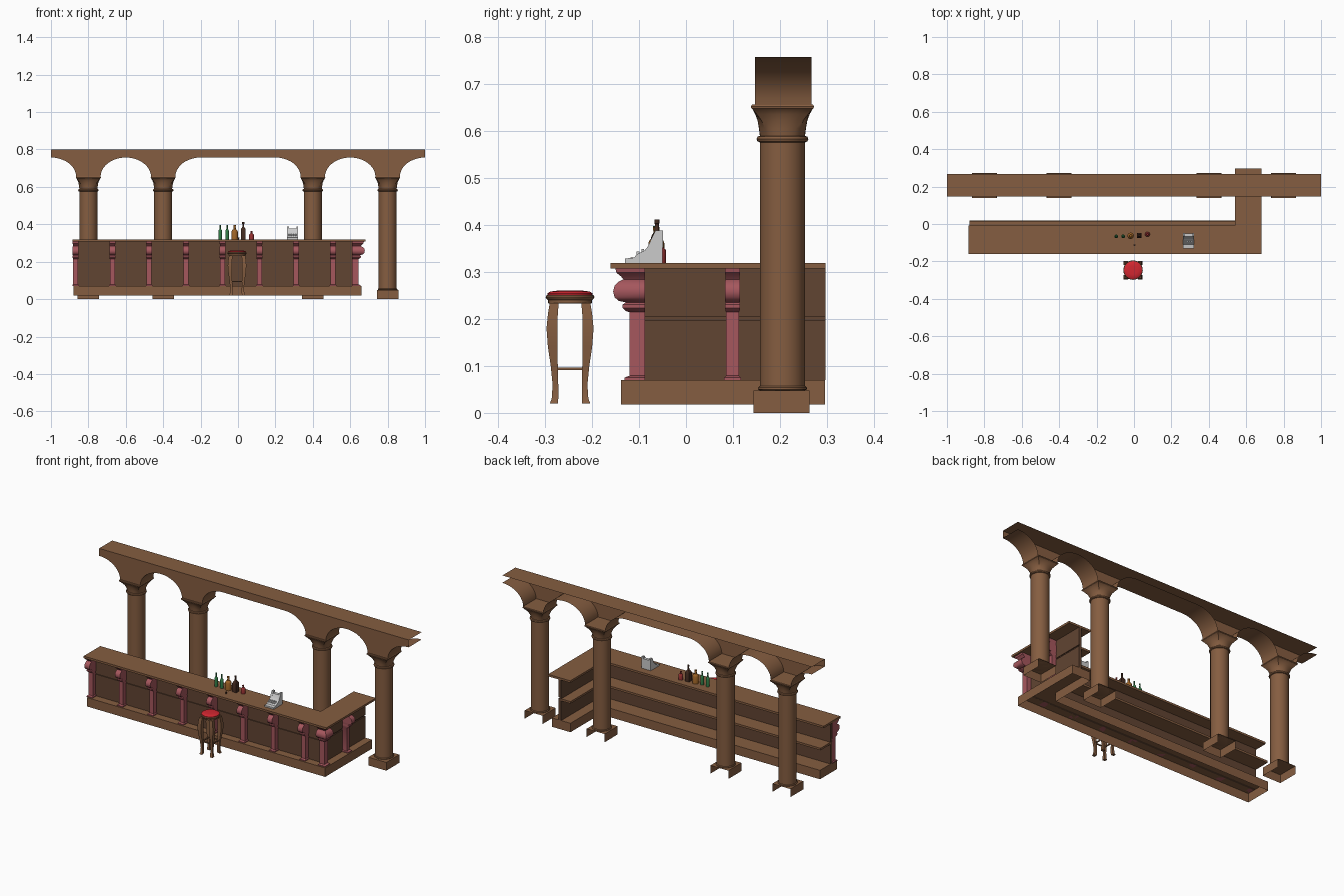
import bpy, bmesh, math
from mathutils import Vector


def material(name, rgb):
    m = bpy.data.materials.new(name)
    m.diffuse_color = (*rgb, 1)
    return m


WOOD = material("wood", (0.235, 0.11, 0.052))
DARK = material("dark_wood", (0.12, 0.058, 0.032))
PINK = material("rose_wood", (0.38, 0.095, 0.11))
RED = material("red_leather", (0.65, 0.02, 0.03))
GREEN = material("green_glass", (0.03, 0.2, 0.06))
AMBER = material("amber_glass", (0.35, 0.13, 0.02))
BROWN = material("brown_glass", (0.06, 0.025, 0.015))
RUBY = material("ruby_glass", (0.3, 0.03, 0.03))


def loft(name, rings, mat=None, closed=True, drop=(), angle=35):
    """Skin a row of equal point rings; drop removes faces by direction."""
    bm = bmesh.new()
    rows = [[bm.verts.new(p) for p in r] for r in rings]
    n = len(rows[0])
    for a, b in zip(rows, rows[1:]):
        for j in range(n if closed else n - 1):
            k = (j + 1) % n
            bm.faces.new((a[j], a[k], b[k], b[j]))
    if closed:
        bm.faces.new(rows[0])
        bm.faces.new(rows[-1])
        bmesh.ops.recalc_face_normals(bm, faces=bm.faces)
    bm.normal_update()
    gone = [f for f in bm.faces if any(f.normal.dot(Vector(d)) > 0.99 for d in drop)]
    bmesh.ops.delete(bm, geom=gone, context='FACES')
    me = bpy.data.meshes.new(name)
    bm.to_mesh(me)
    bm.free()
    me.polygons.foreach_set("use_smooth", [True] * len(me.polygons))
    me.set_sharp_from_angle(angle=math.radians(angle))
    if mat:
        me.materials.append(mat)
    ob = bpy.data.objects.new(name, me)
    bpy.context.collection.objects.link(ob)
    return ob


def rect(x0, x1, y0, y1, z):
    return [(x0, y0, z), (x1, y0, z), (x1, y1, z), (x0, y1, z)]


def box(name, x0, x1, y0, y1, z0, z1, mat=None, drop=()):
    return loft(name, [rect(x0, x1, y0, y1, z0), rect(x0, x1, y0, y1, z1)], mat, drop=drop)


def turned(name, x, y, profile, mat=None, n=24):
    """Profile of (z, radius, squareness): 0 is round, 1 is square."""
    rings = []
    for z, r, q in profile:
        ring = []
        for i in range(n):
            a = 2 * math.pi * i / n
            c, s = math.cos(a), math.sin(a)
            k = r * (1 - q + q / max(abs(c), abs(s)))
            ring.append((x + k * c, y + k * s, z))
        rings.append(ring)
    return loft(name, rings, mat)


def l_slab(name, xl, yf, xs, ye, xi, yb, z0, z1, mat, drop=()):
    """L-shaped slab: long front run plus an arm going back on the right."""
    pts = [(xl, yf), (xs, yf), (xs, ye), (xi, ye), (xi, yb), (xl, yb)]
    return loft(name, [[(x, y, z) for x, y in pts] for z in (z0, z1)], mat, drop=drop)


DOWN, BACK = (0, 0, -1), (0, 1, 0)

# columns
CY = 0.205
shaft = [(0.048, 0.048, 0), (0.05, 0.052, 0), (0.054, 0.052, 0), (0.057, 0.048, 0),
         (0.575, 0.048, 0), (0.577, 0.053, 0), (0.582, 0.055, 0), (0.587, 0.053, 0),
         (0.589, 0.048, 0), (0.605, 0.05, 0.15), (0.622, 0.053, 0.45), (0.635, 0.058, 0.8),
         (0.646, 0.064, 1), (0.647, 0.066, 1), (0.651, 0.067, 1), (0.655, 0.065, 1)]
for cx in (-0.8, -0.4, 0.4, 0.8):
    turned("column", cx, CY, shaft, WOOD, 32)
    box("column_base", cx - 0.058, cx + 0.058, 0.143, 0.263, 0, 0.048, WOOD, (DOWN, BACK))

# arched beam, open at the back and ends
edge = []
for centre, lo, hi in ((-1, 0, 1), (-0.6, -1, 1), (-0.2, -1, 0), (0.2, 0, 1), (0.6, -1, 1), (1, -1, 0)):
    steps = 10 * (hi - lo)
    for i in range(steps + 1):
        a = (lo + (hi - lo) * i / steps) * math.pi / 2
        edge.append((centre + 0.135 * math.sin(a), 0.653 + 0.104 * math.cos(a)))
loft("arched_beam", [[(x, 0.267, 0.8), (x, 0.147, 0.8), (x, 0.147, z), (x, 0.267, z)]
                     for x, z in edge], WOOD, closed=False)

# bar counter
l_slab("counter_top", -0.885, -0.16, 0.683, 0.297, 0.54, -0.007, 0.307, 0.319, WOOD)
l_slab("lower_panel", -0.88, -0.093, 0.616, 0.296, 0.6, -0.077, 0.07, 0.196, DARK)
l_slab("panel_groove", -0.88, -0.088, 0.611, 0.296, 0.6, -0.077, 0.196, 0.204, DARK)
l_slab("upper_panel", -0.88, -0.093, 0.616, 0.296, 0.6, -0.077, 0.204, 0.307, DARK)
l_slab("inner_shelf", -0.88, -0.08, 0.603, 0.295, 0.54, 0.015, 0.185, 0.197, WOOD)
l_slab("plinth", -0.88, -0.138, 0.66, 0.295, 0.54, 0.02, 0.018, 0.07, WOOD, (DOWN,))

# scrolled pilasters: (height, projection, half width)
scroll = [(0.07, 0.038, 0.018), (0.075, 0.038, 0.018), (0.079, 0.027, 0.0135),
          (0.214, 0.027, 0.0135), (0.217, 0.036, 0.015), (0.223, 0.042, 0.016),
          (0.23, 0.042, 0.016), (0.235, 0.035, 0.015), (0.238, 0.05, 0.016),
          (0.246, 0.059, 0.016), (0.258, 0.062, 0.016), (0.27, 0.059, 0.016),
          (0.279, 0.05, 0.016), (0.284, 0.04, 0.015), (0.29, 0.045, 0.015),
          (0.298, 0.055, 0.016), (0.307, 0.057, 0.016)]
for i in range(8):
    px = -0.868 + 0.1965 * i
    loft("front_pilaster", [rect(px - w, px + w, -0.093 - d, -0.09, z) for z, d, w in scroll], PINK)
loft("corner_pilaster", [rect(0.61, 0.616 + d, -0.093 - d, -0.087, z) for z, d, w in scroll], PINK)
loft("side_pilaster", [rect(0.613, 0.616 + d, 0.099 - w, 0.099 + w, z) for z, d, w in scroll], PINK)

# stool
SX, SY = -0.005, -0.2465
turned("stool_seat", SX, SY, [(0.232, 0.044, 0), (0.234, 0.047, 0), (0.24, 0.047, 0), (0.242, 0.05, 0),
                              (0.246, 0.052, 0), (0.25, 0.05, 0), (0.252, 0.046, 0)], WOOD)
turned("stool_cushion", SX, SY, [(0.25, 0.048, 0), (0.254, 0.048, 0), (0.258, 0.042, 0),
                                 (0.26, 0.025, 0), (0.26, 0.005, 0)], RED)
leg = [(0.02, 0.026, 0.043), (0.03, 0.025, 0.039), (0.06, 0.025, 0.037), (0.1, 0.026, 0.041),
       (0.14, 0.027, 0.047), (0.18, 0.027, 0.05), (0.21, 0.026, 0.047), (0.234, 0.024, 0.043)]
for sx in (-1, 1):
    for sy in (-1, 1):
        loft("stool_leg", [rect(SX + sx * a, SX + sx * b, SY + sy * a, SY + sy * b, z)
                           for z, a, b in leg], WOOD)
for s in (-1, 1):
    c = 0.032 * s
    box("stool_rail", SX - 0.03, SX + 0.03, SY + c - 0.003, SY + c + 0.003, 0.091, 0.097, WOOD)
    box("stool_rail", SX + c - 0.003, SX + c + 0.003, SY - 0.03, SY + 0.03, 0.091, 0.097, WOOD)

# bottles: x, y, body radius, total height, squareness, colour
for x, y, r, h, q, mat in ((-0.095, -0.066, 0.010, 0.078, 0, GREEN), (-0.058, -0.066, 0.010, 0.078, 0, GREEN),
                           (-0.018, -0.063, 0.017, 0.076, 0, AMBER), (0.028, -0.062, 0.013, 0.092, 1, BROWN),
                           (0.072, -0.055, 0.013, 0.046, 0, RUBY)):
    shape = [(0, 1, q), (0.55, 1, q), (0.63, 0.85, q / 2), (0.72, 0.4, 0), (0.9, 0.32, 0),
             (0.91, 0.42, 0), (1, 0.42, 0)]
    turned("bottle", x, y, [(0.319 + h * t, r * k, s) for t, k, s in shape], mat, 16)
turned("shot_glass", 0.003, -0.113, [(0.319, 0.003, 0), (0.33, 0.005, 0)], BROWN, 12)

# cash register
side = [(-0.13, 0.319), (-0.13, 0.328), (-0.11, 0.33), (-0.105, 0.337), (-0.088, 0.345),
        (-0.075, 0.362), (-0.068, 0.377), (-0.05, 0.377), (-0.05, 0.319)]
loft("register_body", [[(x, y, z) for y, z in side] for x in (0.263, 0.322)])
for x in (0.263, 0.312):
    loft("register_cheek", [[(xx, y, z) for y, z in ((-0.082, 0.352), (-0.065, 0.388), (-0.049, 0.388),
                                                     (-0.049, 0.352))] for xx in (x, x + 0.01)])
for i in range(4):
    for j in range(2):
        kx, ky, kz = 0.273 + 0.012 * i, -0.102 + 0.01 * j, 0.338 + 0.005 * j
        box("register_key", kx - 0.003, kx + 0.003, ky - 0.003, ky + 0.003, kz - 0.006, kz + 0.005)
